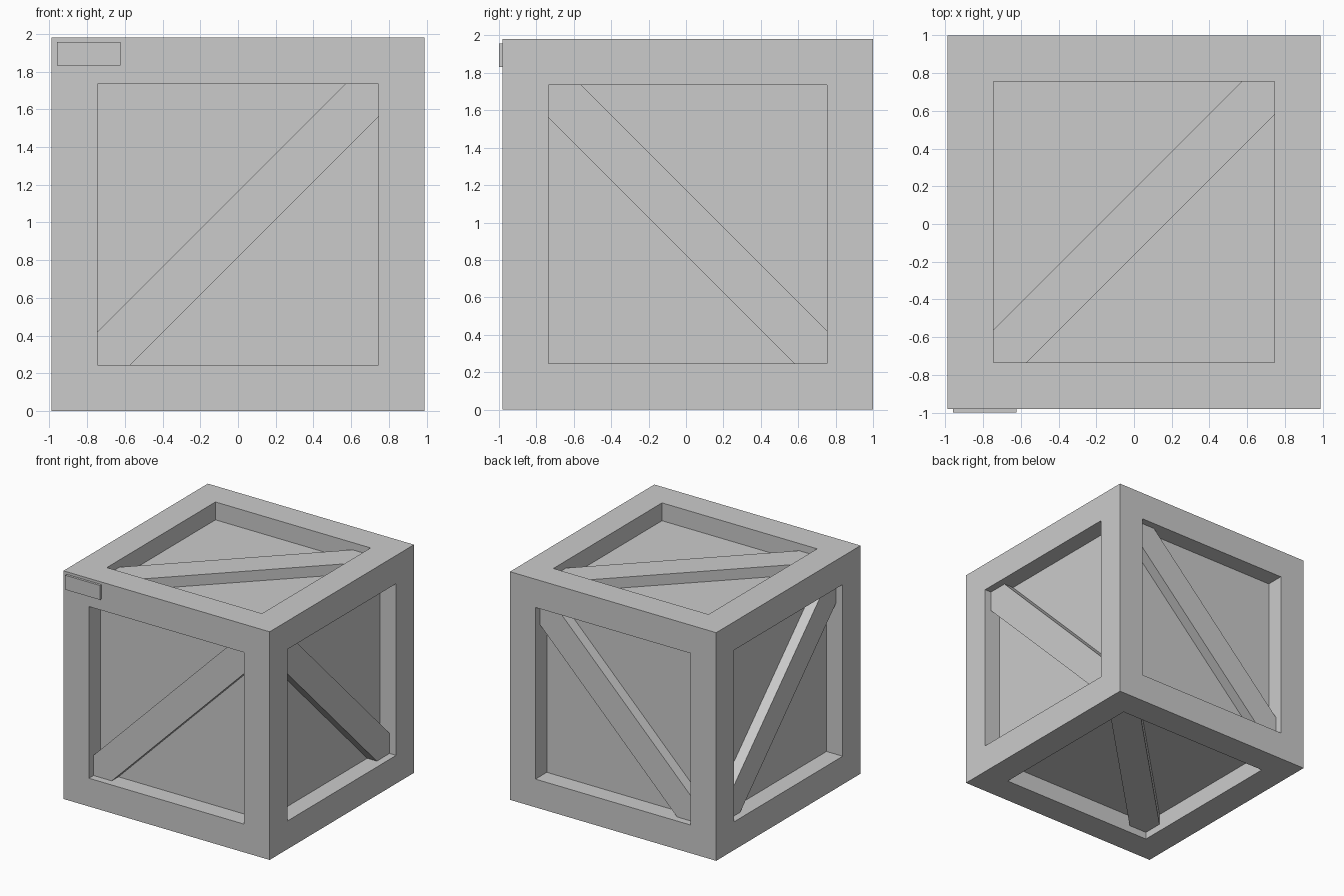
import bpy, bmesh
from mathutils import Vector

if "Cube" in bpy.data.objects:
    bpy.data.objects.remove(bpy.data.objects["Cube"])

H = 0.99                         # half size of the crate
OPEN = 0.745                     # half size of each framed opening
PANEL = H - 0.155                # panel distance from the centre
BRACE = H - 0.063                # brace face distance from the centre
CUT = 0.175                      # brace corner width
CENTRE = Vector((0, 0.01, H))


def finish(name, bm):
    bmesh.ops.recalc_face_normals(bm, faces=bm.faces[:])
    mesh = bpy.data.meshes.new(name)
    bm.to_mesh(mesh)
    bm.free()
    obj = bpy.data.objects.new(name, mesh)
    bpy.context.collection.objects.link(obj)
    return obj


# Crate body: a cube with each face inset, then sunk straight in as a panel
bm = bmesh.new()
bmesh.ops.create_cube(bm, size=2 * H)
panels = bm.faces[:]
bmesh.ops.inset_individual(bm, faces=panels, thickness=H - OPEN, use_even_offset=True)
for face in bmesh.ops.extrude_discrete_faces(bm, faces=panels)["faces"]:
    face.normal_update()
    bmesh.ops.translate(bm, verts=face.verts[:], vec=face.normal * (PANEL - H))
finish("crate_frame", bm).location = CENTRE

# Diagonal braces: six-sided planks fitted into opposite corners of each opening
o, c = OPEN, OPEN - CUT
plank = [(-o, -o), (-c, -o), (o, c), (o, o), (c, o), (-o, -c)]
sides = {
    "top": (1, lambda u, v, w: (u, v, w)),
    "bottom": (-1, lambda u, v, w: (u, v, w)),
    "front": (-1, lambda u, v, w: (u, w, v)),
    "back": (1, lambda u, v, w: (u, w, v)),
    "right": (1, lambda u, v, w: (w, -u, v)),
    "left": (-1, lambda u, v, w: (w, -u, v)),
}
for side, (sign, place) in sides.items():
    bm = bmesh.new()
    base = bm.faces.new([bm.verts.new(place(u, v, sign * PANEL)) for u, v in plank])
    ext = bmesh.ops.extrude_face_region(bm, geom=[base], use_keep_orig=True)
    top = [g for g in ext["geom"] if isinstance(g, bmesh.types.BMVert)]
    bmesh.ops.translate(bm, verts=top, vec=place(0, 0, sign * (BRACE - PANEL)))
    finish(side + "_brace", bm).location = CENTRE

# Small label plate on the front upper left corner
bm = bmesh.new()
bmesh.ops.create_cube(bm, size=1)
bmesh.ops.scale(bm, verts=bm.verts[:], vec=(0.335, 0.02, 0.125))
finish("label_plate", bm).location = (-0.792, -0.99, 1.895)
